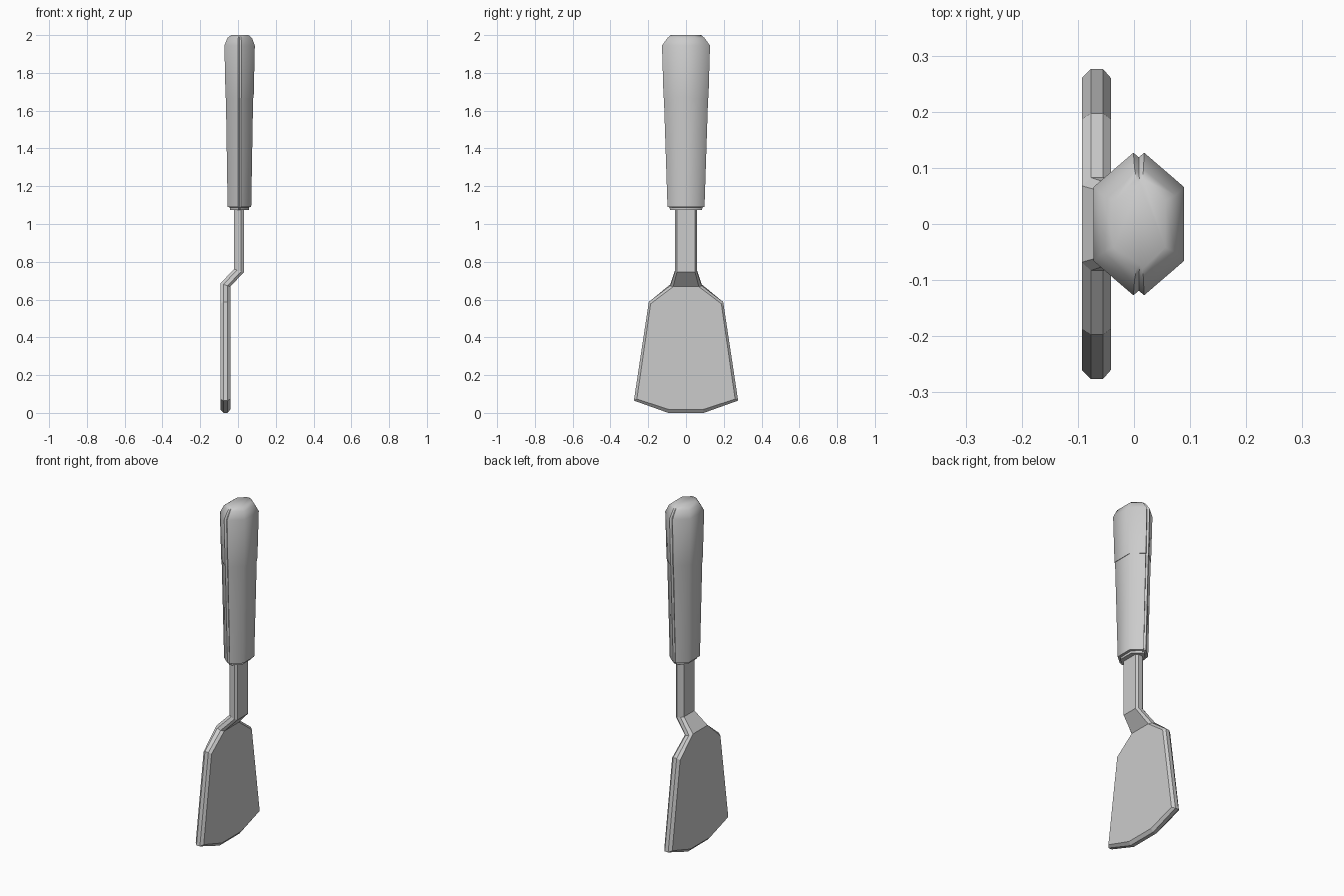
import bpy

if "Cube" in bpy.data.objects:
    bpy.data.objects.remove(bpy.data.objects["Cube"])


def make_object(name, verts, faces, smooth_angle=None):
    mesh = bpy.data.meshes.new(name)
    mesh.from_pydata(verts, [], faces)
    obj = bpy.data.objects.new(name, mesh)
    bpy.context.collection.objects.link(obj)
    bpy.ops.object.select_all(action='DESELECT')
    obj.select_set(True)
    bpy.context.view_layer.objects.active = obj
    bpy.ops.object.mode_set(mode='EDIT')
    bpy.ops.mesh.select_all(action='SELECT')
    bpy.ops.mesh.normals_make_consistent(inside=False)
    bpy.ops.object.mode_set(mode='OBJECT')
    if smooth_angle:
        bpy.ops.object.shade_smooth_by_angle(angle=smooth_angle)
    return obj


def loft(rings, caps):
    """Join equal rings of points; caps lists the index groups closing each end."""
    n = len(rings[0])
    verts = [p for ring in rings for p in ring]
    faces = [(r * n + i, r * n + (i + 1) % n, (r + 1) * n + (i + 1) % n, (r + 1) * n + i)
             for r in range(len(rings) - 1) for i in range(n)]
    for start in (0, n * (len(rings) - 1)):
        faces += [tuple(start + i for i in cap) for cap in caps]
    return verts, faces


def hex_ring(x0, x1, hy, z):
    """Six-sided section with a narrow seam groove at each y point."""
    cx, hx = (x0 + x1) / 2, (x1 - x0) / 2
    side = [(hx, 0.52 * hy), (0.12 * hx, hy), (0, hy - 0.008),
            (-0.12 * hx, hy), (-hx, 0.52 * hy)]
    pts = side + [(-x, -y) for x, y in side]
    return [(cx + x, y, z) for x, y in pts]


# Handle: tapering grip and wider end cap
def handle_part(name, stations):
    make_object(name, *loft([hex_ring(*s) for s in stations], [range(10)]), smooth_angle=1.0)


handle_part("handle_grip", [(-0.042, 0.057, 0.085, 1.075), (-0.042, 0.057, 0.087, 1.088),
                            (-0.055, 0.070, 0.098, 1.09), (-0.064, 0.080, 0.117, 1.67)])
handle_part("handle_end_cap", [(-0.066, 0.083, 0.119, 1.668), (-0.072, 0.089, 0.127, 1.945),
                               (-0.056, 0.074, 0.098, 1.985), (-0.036, 0.056, 0.080, 2.0)])

# Neck and blade: one flat strip with chamfered edges, bent at the neck
# station: x shift, inner half width, inner z, outer half width, outer z, z slant
LAYERS = (-0.093, -0.077, -0.055, -0.041)
stations = [(0.072, 0.048, 1.085, 0.058, 1.085, 0.0),
            (0.072, 0.048, 0.753, 0.058, 0.753, 0.008),
            (0.0, 0.068, 0.677, 0.083, 0.677, 0.009),
            (0.0, 0.187, 0.578, 0.197, 0.587, 0.0),
            (0.0, 0.26, 0.073, 0.276, 0.065, 0.0),
            (0.0, 0.09, 0.018, 0.094, 0.0, 0.0)]
rings = []
for shift, wi, zi, wo, zo, slant in stations:
    half = []
    for k, x in enumerate(LAYERS):
        w, z = (wi, zi) if k in (0, 3) else (wo, zo)
        half.append((x + shift, w, z - slant * (x + 0.067) / 0.026))
    rings.append([(x, -y, z) for x, y, z in half] + half[::-1])
make_object("neck_and_blade", *loft(rings, [(0, 1, 6, 7), (1, 2, 5, 6), (2, 3, 4, 5)]))
